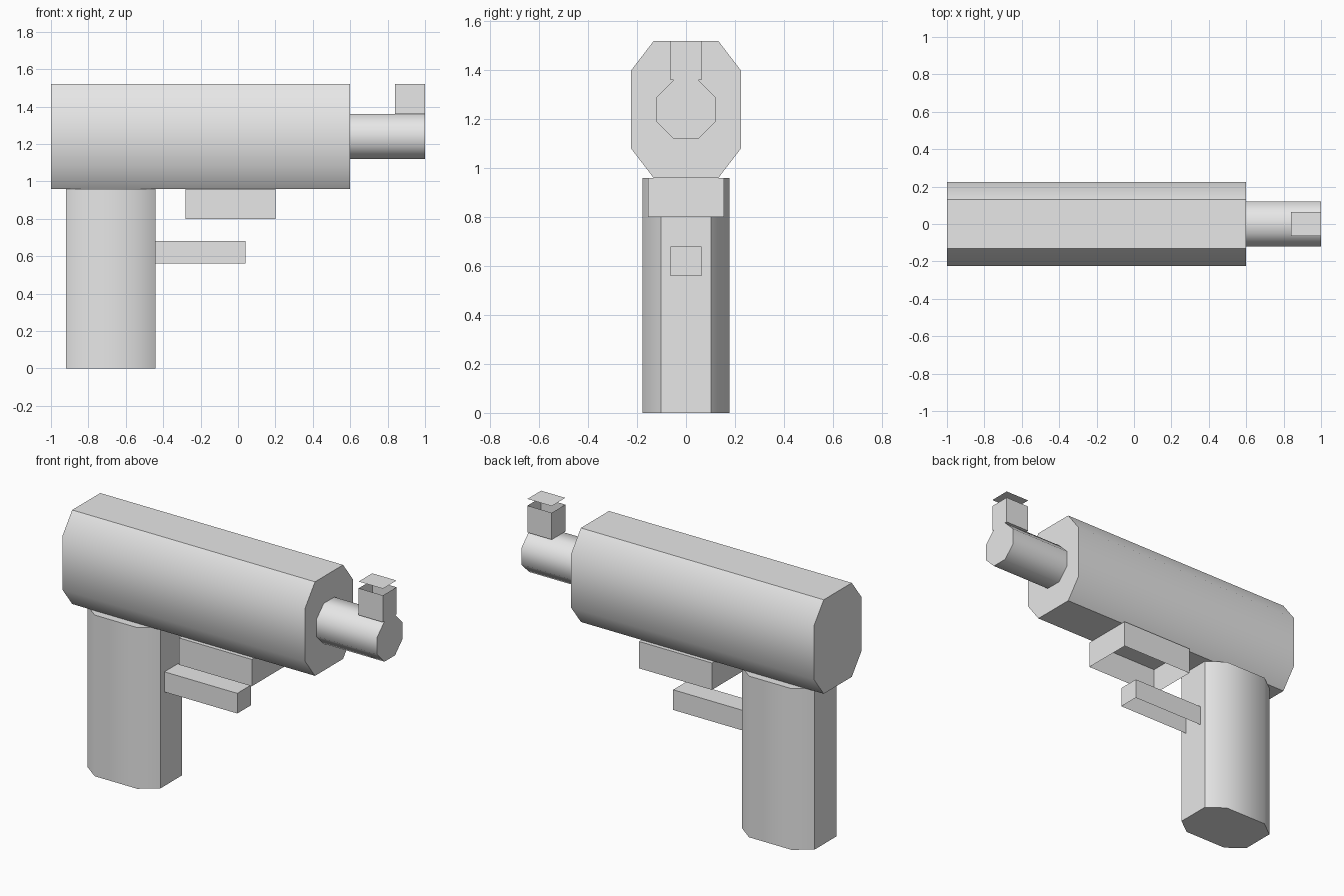
import bpy, bmesh, math
from mathutils import Vector

if "Cube" in bpy.data.objects:
    bpy.data.objects.remove(bpy.data.objects["Cube"])

grey = bpy.data.materials.new("light_grey")
grey.diffuse_color = (0.8, 0.8, 0.8, 1)
grey.use_nodes = True
grey.node_tree.nodes["Principled BSDF"].inputs["Base Color"].default_value = grey.diffuse_color


def finish(name, bm, smooth=False):
    me = bpy.data.meshes.new(name)
    bm.to_mesh(me)
    bm.free()
    me.materials.append(grey)
    ob = bpy.data.objects.new(name, me)
    bpy.context.collection.objects.link(ob)
    if smooth:
        bpy.ops.object.select_all(action='DESELECT')
        ob.select_set(True)
        bpy.context.view_layer.objects.active = ob
        bpy.ops.object.shade_smooth_by_angle(angle=math.radians(50))
    return ob


def octagon_prism(name, half_u, half_v, cut_u, cut_v, start, end, place):
    """Chamfered rectangle in (u, v), extruded from start to end; place maps (u, v, t) to x, y, z."""
    a, b = half_u - cut_u, half_v - cut_v
    ring = [(a, -half_v), (half_u, -b), (half_u, b), (a, half_v),
            (-a, half_v), (-half_u, b), (-half_u, -b), (-a, -half_v)]
    bm = bmesh.new()
    low = [bm.verts.new(place(u, v, start)) for u, v in ring]
    high = [bm.verts.new(place(u, v, end)) for u, v in ring]
    bm.faces.new(low[::-1])
    bm.faces.new(high)
    for i in range(8):
        j = (i + 1) % 8
        bm.faces.new((low[i], low[j], high[j], high[i]))
    bmesh.ops.recalc_face_normals(bm, faces=bm.faces)
    return finish(name, bm, True)


def open_box(name, x, half_y, z, open_dir):
    """Box with the face pointing up (1) or down (-1) left out."""
    bm = bmesh.new()
    bmesh.ops.create_cube(bm, size=1)
    bm.normal_update()
    gone = [f for f in bm.faces if f.normal.z * open_dir > 0.9]
    bmesh.ops.delete(bm, geom=gone, context='FACES_ONLY')
    bmesh.ops.scale(bm, vec=(x[1] - x[0], 2 * half_y, z[1] - z[0]), verts=bm.verts)
    bmesh.ops.translate(bm, vec=((x[0] + x[1]) / 2, 0, (z[0] + z[1]) / 2), verts=bm.verts)
    return finish(name, bm)


# Main body and barrel run along x
octagon_prism("body", 0.224, 0.28, 0.092, 0.12, -1.0, 0.6,
              lambda u, v, t: Vector((t, u, 1.24 + v)))
octagon_prism("barrel", 0.12, 0.12, 0.07, 0.07, 0.6, 1.0,
              lambda u, v, t: Vector((t, u, 1.24 + v)))

# Upright grip
octagon_prism("grip", 0.24, 0.178, 0.10, 0.075, 0.0, 0.96,
              lambda u, v, t: Vector((-0.68 + u, v, t)))

# Block under the body and trigger bar, both open underneath
open_box("under_block", (-0.28, 0.20), 0.156, (0.80, 0.96), -1)
open_box("trigger_bar", (-0.44, 0.04), 0.064, (0.56, 0.68), -1)

# Front sight: open-topped box with a thin cap floating above it
open_box("front_sight", (0.84, 1.0), 0.064, (1.36, 1.52), 1)
bm = bmesh.new()
bm.faces.new([bm.verts.new((x, y, 1.56)) for x, y in
              ((0.84, -0.064), (1.0, -0.064), (1.0, 0.064), (0.84, 0.064))])
finish("sight_cap", bm)
